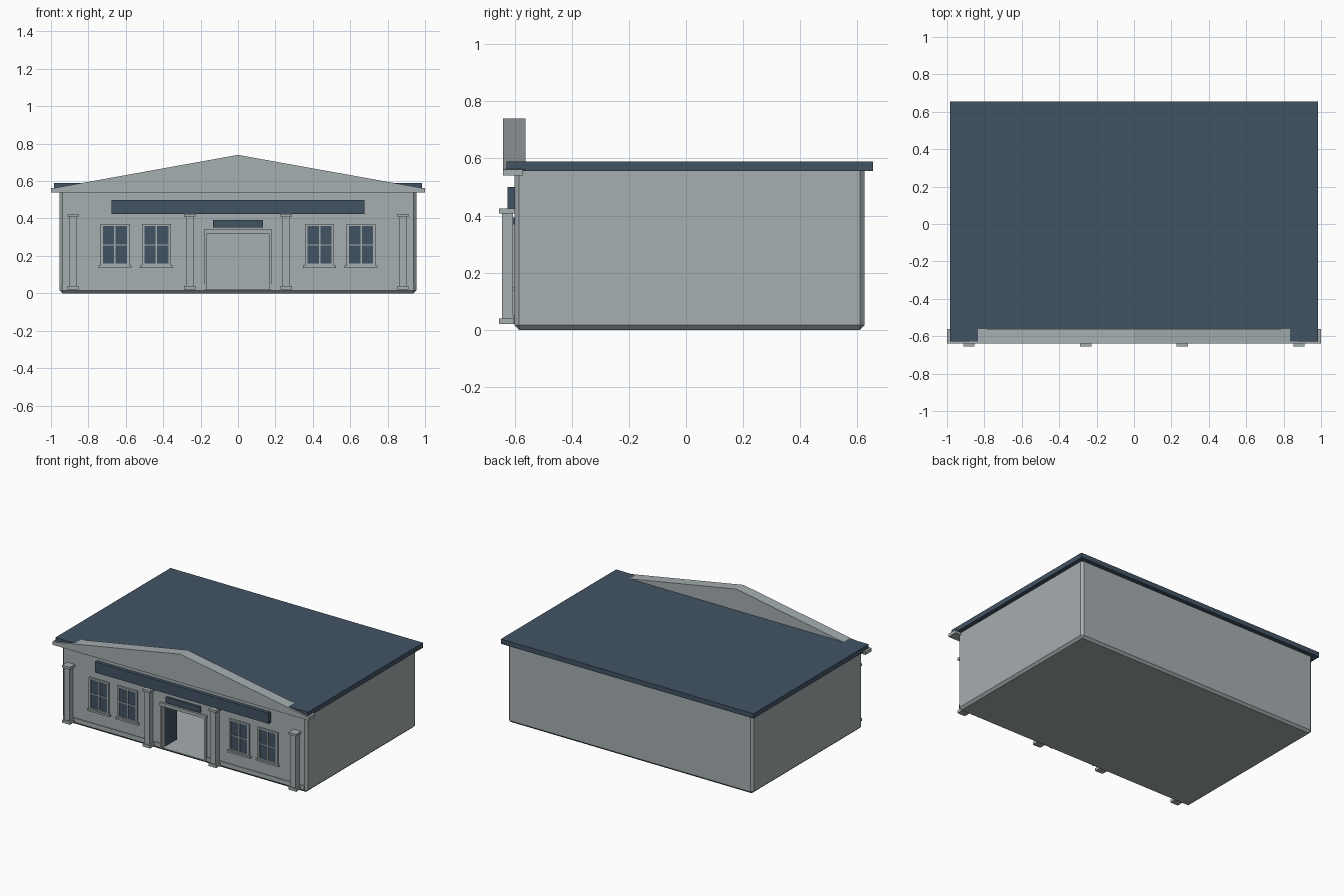
import bpy
import bmesh

if "Cube" in bpy.data.objects:
    bpy.data.objects.remove(bpy.data.objects["Cube"])


def material(name, rgb):
    m = bpy.data.materials.new(name)
    m.diffuse_color = (*rgb, 1.0)
    m.use_nodes = True
    m.node_tree.nodes["Principled BSDF"].inputs["Base Color"].default_value = m.diffuse_color
    return m


GREY = material("wall_grey", (0.38, 0.425, 0.435))
NAVY = material("roof_navy", (0.055, 0.088, 0.128))


def box(name, x, y, z, mat, bevel=0.0):
    """Box from (min, max) pairs on each axis."""
    bm = bmesh.new()
    bmesh.ops.create_cube(bm, size=1.0)
    for v in bm.verts:
        v.co = [lo + (c + 0.5) * (hi - lo) for c, (lo, hi) in zip(v.co, (x, y, z))]
    if bevel:
        bmesh.ops.bevel(bm, geom=bm.edges[:], offset=bevel, segments=1, affect='EDGES')
    return finish(name, bm, mat)


def finish(name, bm, mat):
    me = bpy.data.meshes.new(name)
    bmesh.ops.recalc_face_normals(bm, faces=bm.faces[:])
    bm.to_mesh(me)
    bm.free()
    me.materials.append(mat)
    ob = bpy.data.objects.new(name, me)
    bpy.context.collection.objects.link(ob)
    return ob


def centred(c, w):
    return (c - w / 2, c + w / 2)


def cut(target, cutter):
    mod = target.modifiers.new("cut", 'BOOLEAN')
    mod.operation = 'DIFFERENCE'
    mod.solver = 'EXACT'
    mod.object = cutter
    bpy.context.view_layer.objects.active = target
    bpy.ops.object.modifier_apply(modifier=mod.name)
    bpy.data.objects.remove(cutter)


WALL = -0.60  # front wall plane

# Hollow hall with chamfered edges and an open doorway
hall = box("hall_walls", (-0.955, 0.955), (WALL, 0.625), (0, 0.575), GREY, 0.016)
cut(hall, box("room_cutter", (-0.93, 0.93), (-0.58, 0.605), (0.02, 0.54), GREY))
cut(hall, box("door_cutter", (-0.18, 0.18), (-0.65, -0.5), (0.02, 0.33), GREY))

# Flat roof slab and front cornice
box("roof_slab", (-0.985, 0.985), (-0.628, 0.655), (0.556, 0.59), NAVY)
box("front_cornice", (-1, 1), (-0.64, -0.57), (0.54, 0.562), GREY)

# Triangular pediment
bm = bmesh.new()
f = bm.faces.new([bm.verts.new((x, -0.64, z)) for x, z in ((-1, 0.56), (1, 0.56), (0, 0.74))])
ext = bmesh.ops.extrude_face_region(bm, geom=[f])
bmesh.ops.translate(bm, vec=(0, 0.078, 0),
                    verts=[g for g in ext["geom"] if isinstance(g, bmesh.types.BMVert)])
finish("pediment", bm, GREY)

# Sign bands (blank) on the front wall
box("long_sign_band", (-0.677, 0.677), (-0.625, WALL), (0.425, 0.5), NAVY)
box("door_sign_band", (-0.133, 0.133), (-0.615, WALL), (0.353, 0.393), NAVY)

# Skirting either side of the door
for s in (-1, 1):
    box("skirting", sorted((s * 0.18, s * 0.94)), (-0.606, WALL), (0.02, 0.05), GREY)

# Square pilasters with base and cap
for x in (-0.882, -0.258, 0.258, 0.882):
    box("pilaster_base", centred(x, 0.06), (-0.655, WALL), (0.02, 0.04), GREY)
    box("pilaster_shaft", centred(x, 0.04), (-0.645, -0.605), (0.04, 0.408), GREY)
    box("pilaster_cap", centred(x, 0.06), (-0.655, WALL), (0.408, 0.425), GREY)

# Door frame and inward-opened leaves
for s in (-1, 1):
    box("door_jamb", sorted((s * 0.165, s * 0.18)), (-0.614, -0.585), (0.02, 0.32), GREY)
    box("door_leaf", sorted((s * 0.167, s * 0.179)), (-0.585, -0.44), (0.021, 0.32), NAVY)
box("door_lintel", (-0.182, 0.182), (-0.614, -0.58), (0.32, 0.342), GREY)

# Windows: glass, frame, cross bars and sill
for x in (-0.658, -0.436, 0.436, 0.658):
    box("window_glass", centred(x, 0.135), (-0.605, WALL), (0.155, 0.362), NAVY)
    for s in (-1, 1):
        box("window_side", centred(x + s * 0.071, 0.013), (-0.612, WALL), (0.148, 0.37), GREY)
    box("window_head", centred(x, 0.13), (-0.612, WALL), (0.36, 0.37), GREY)
    box("window_foot", centred(x, 0.13), (-0.612, WALL), (0.148, 0.158), GREY)
    box("window_upright", centred(x, 0.008), (-0.609, WALL), (0.158, 0.36), GREY)
    box("window_crossbar", centred(x, 0.13), (-0.609, WALL), (0.255, 0.262), GREY)
    box("window_sill", centred(x, 0.175), (-0.618, WALL), (0.135, 0.148), GREY)
